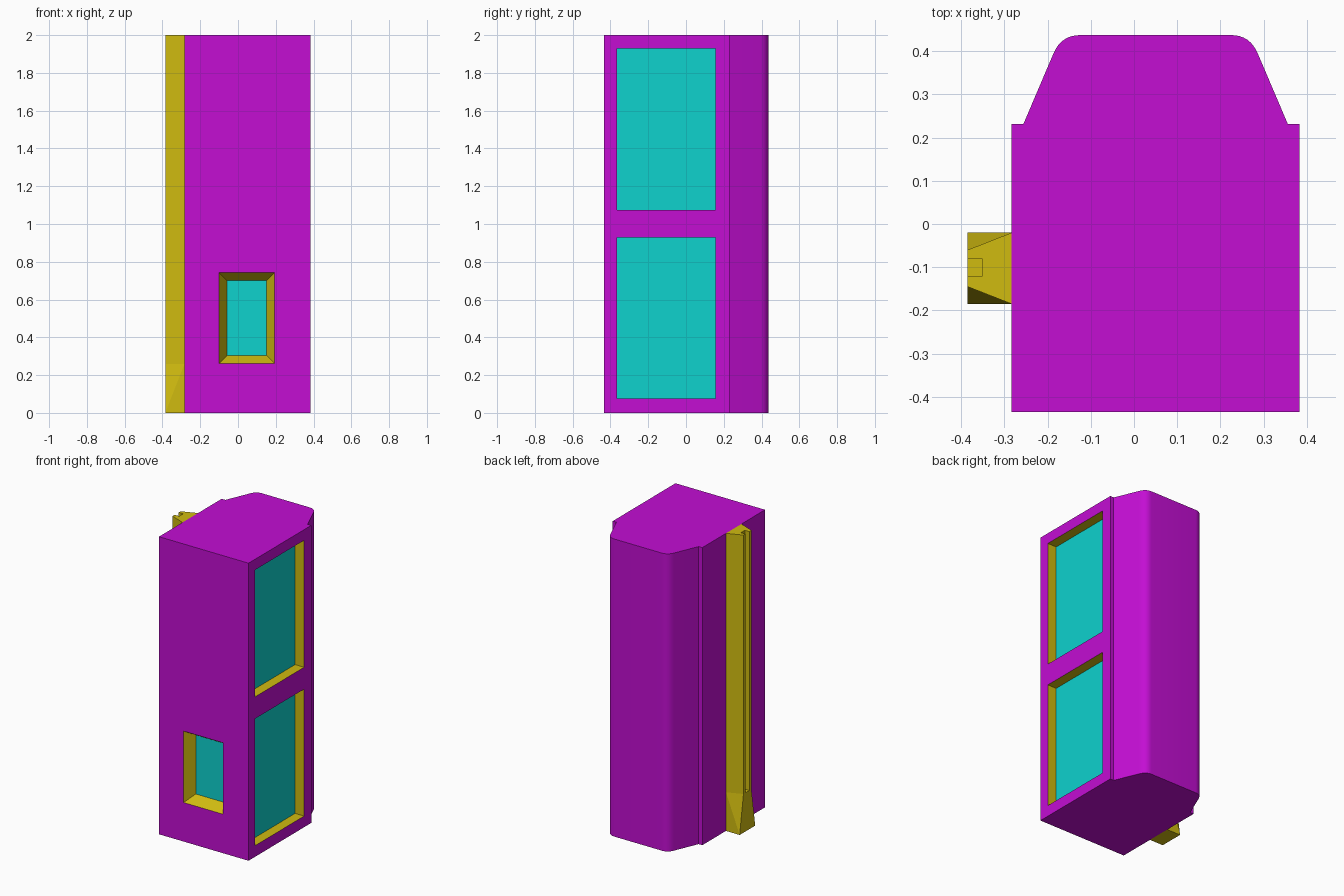
import bpy
import bmesh
import math
from mathutils import Vector

cube = bpy.data.objects.get("Cube")
if cube:
    bpy.data.objects.remove(cube, do_unlink=True)


def material(name, rgb):
    m = bpy.data.materials.new(name)
    m.use_nodes = True
    color = (*rgb, 1.0)
    m.diffuse_color = color
    m.node_tree.nodes["Principled BSDF"].inputs["Base Color"].default_value = color
    return m


purple = material("purple", (0.546, 0.0044, 0.651))
yellow = material("yellow", (0.631, 0.497, 0.0052))
cyan = material("cyan", (0.0044, 0.645, 0.617))


def finish(bm, name, mats):
    bmesh.ops.recalc_face_normals(bm, faces=bm.faces[:])
    mesh = bpy.data.meshes.new(name)
    bm.to_mesh(mesh)
    bm.free()
    for m in mats:
        mesh.materials.append(m)
    obj = bpy.data.objects.new(name, mesh)
    bpy.context.collection.objects.link(obj)
    return obj


def extrude_profile(points, z0, z1):
    """Closed prism from an xy outline."""
    bm = bmesh.new()
    base = bm.faces.new([bm.verts.new((x, y, z0)) for x, y in points])
    top = bmesh.ops.extrude_face_region(bm, geom=[base], use_keep_orig=True)["geom"]
    verts = [g for g in top if isinstance(g, bmesh.types.BMVert)]
    bmesh.ops.translate(bm, verts=verts, vec=(0, 0, z1 - z0))
    bmesh.ops.recalc_face_normals(bm, faces=bm.faces[:])
    bm.normal_update()
    return bm


def cut_opening(bm, normal, axis, span, z_span, thickness, depth):
    """Cut a rectangle into one wall, then sink it with a yellow rim and a cyan pane."""
    normal = Vector(normal)
    up = Vector((0, 0, 1))
    axis = Vector(axis)
    reach = max(v.co.dot(normal) for v in bm.verts)

    def wall():
        return [f for f in bm.faces if f.normal.dot(normal) > 0.99
                and abs(f.calc_center_median().dot(normal) - reach) < 0.001]

    def holds(face, direction, value):
        d = [v.co.dot(direction) for v in face.verts]
        return min(d) < value - 0.001 and max(d) > value + 0.001

    middle = axis * (sum(span) / 2) + up * (sum(z_span) / 2)
    for direction, values in ((up, z_span), (axis, span)):
        for value in values:
            faces = [f for f in wall() if holds(f, direction, value)
                     and holds(f, up, middle.z)]
            geom = set(faces)
            for f in faces:
                geom.update(f.edges)
                geom.update(f.verts)
            bmesh.ops.bisect_plane(bm, geom=list(geom), dist=0.0001,
                                   plane_co=direction * value, plane_no=direction)
            bm.normal_update()
    pane = [f for f in wall() if holds(f, up, middle.z)
            and holds(f, axis, middle.dot(axis))]
    rim = bmesh.ops.inset_individual(bm, faces=pane, thickness=thickness,
                                     depth=-depth, use_even_offset=True)["faces"]
    for f in rim:
        f.material_index = 1
    for f in pane:
        f.material_index = 2
    bm.normal_update()


# Body: stepped outline with rounded rear corners, mirrored about its middle
mid, half, back = 0.05, 0.333, 0.437
side = [(half, -0.435), (half, 0.231), (0.306, 0.231)]
a, c, b = Vector((0.237, 0.393)), Vector((0.219, back)), Vector((0.175, back))
steps = 8
for i in range(steps + 1):
    t = i / steps
    p = a * (1 - t) ** 2 + c * (2 * t * (1 - t)) + b * t ** 2
    side.append((p.x, p.y))
outline = [(mid + x, y) for x, y in side] + [(mid - x, y) for x, y in reversed(side)]
body = extrude_profile(outline, 0, 2)

# Two side windows and the front hatch
for z_span in ((0.075, 0.928), (1.075, 1.928)):
    cut_opening(body, (1, 0, 0), (0, 1, 0), (-0.365, 0.155), z_span, 0.0, 0.067)
cut_opening(body, (0, -1, 0), (1, 0, 0), (-0.10, 0.193), (0.262, 0.742), 0.042, 0.07)
body_obj = finish(body, "body", [purple, yellow, cyan])

# Rail: tapered section with a groove down its outer face
root, outer, groove = -0.283, -0.385, -0.352
flare_top = 0.26
taper = [(root, -0.185), (outer, -0.145), (outer, -0.06), (root, -0.02)]
section = taper[:2] + [(outer, -0.122), (groove, -0.122),
                       (groove, -0.08), (outer, -0.08)] + taper[2:]
finish(extrude_profile(section, flare_top, 2), "rail", [yellow])

# Flared foot of the rail
foot = bmesh.new()
for x in (root, outer):
    for y in (-0.185, -0.02):
        foot.verts.new((x, y, 0))
for x, y in taper:
    foot.verts.new((x, y, flare_top))
bmesh.ops.convex_hull(foot, input=foot.verts[:])
finish(foot, "rail_foot", [yellow])

# Smooth only the rounded rear corners
bpy.ops.object.select_all(action="DESELECT")
body_obj.select_set(True)
bpy.context.view_layer.objects.active = body_obj
bpy.ops.object.shade_smooth_by_angle(angle=math.radians(20))
